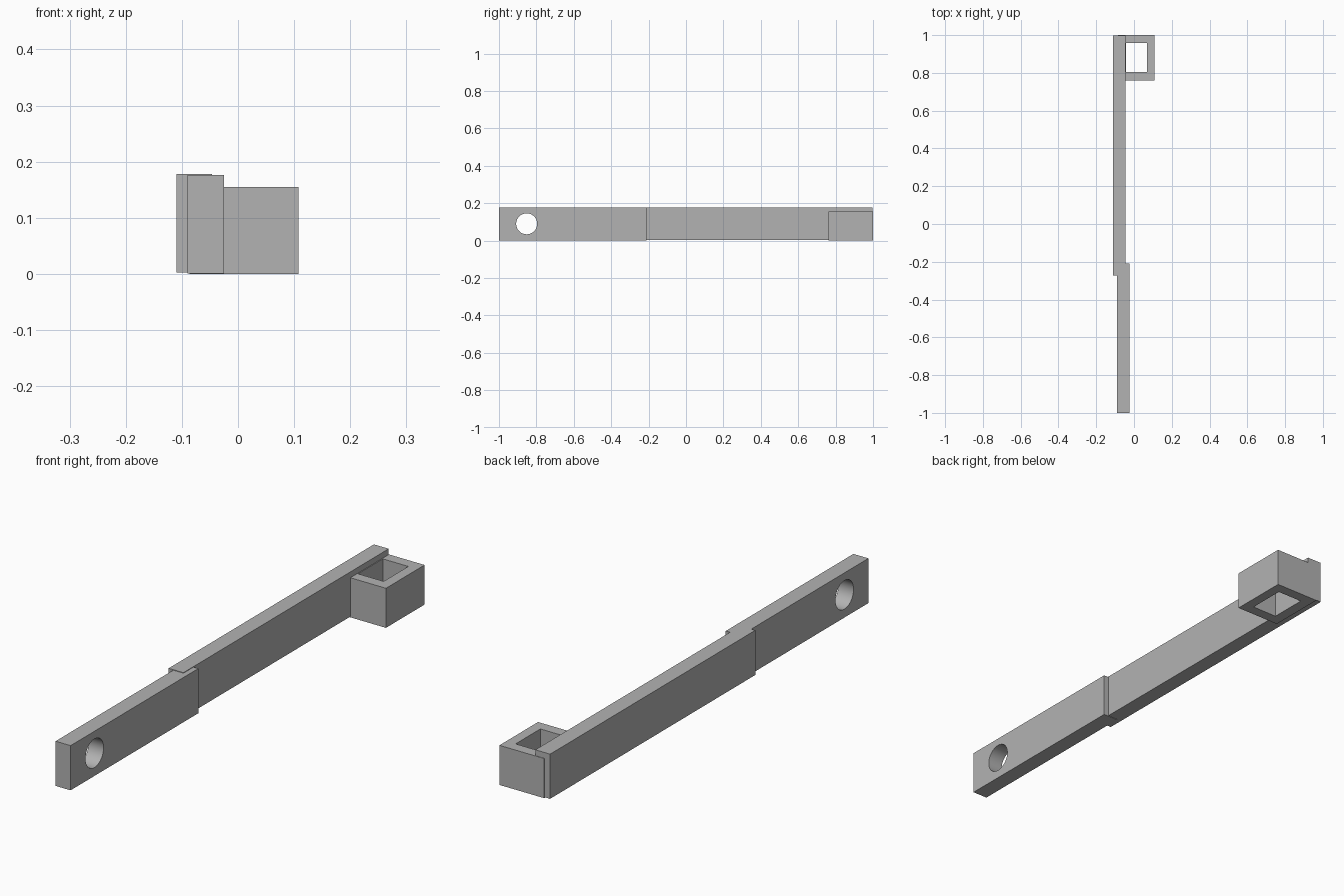
import bpy
from math import radians, pi

default = bpy.data.objects.get("Cube")
if default:
    bpy.data.objects.remove(default, do_unlink=True)

# Single grey material
grey = bpy.data.materials.new("plain_grey")
grey.use_nodes = True
colour = (0.45, 0.45, 0.45, 1)
grey.diffuse_color = colour
grey.node_tree.nodes["Principled BSDF"].inputs["Base Color"].default_value = colour


def block(name, low, high):
    """Box spanning two opposite corners."""
    centre = [(a + b) / 2 for a, b in zip(low, high)]
    bpy.ops.mesh.primitive_cube_add(size=1, location=centre)
    ob = bpy.context.object
    ob.name = name
    ob.scale = [b - a for a, b in zip(low, high)]
    bpy.ops.object.transform_apply(location=False, rotation=False, scale=True)
    ob.data.materials.append(grey)
    return ob


def cut(target, cutter):
    """Subtract the cutter, then discard it."""
    cutter.hide_render = True
    mod = target.modifiers.new("opening", 'BOOLEAN')
    mod.operation = 'DIFFERENCE'
    mod.solver = 'EXACT'
    mod.object = cutter
    bpy.ops.object.select_all(action='DESELECT')
    target.select_set(True)
    bpy.context.view_layer.objects.active = target
    bpy.ops.object.modifier_apply(modifier=mod.name)
    bpy.data.objects.remove(cutter, do_unlink=True)
    bpy.ops.object.shade_smooth_by_angle(angle=radians(30))


# Long rear bar, overlapping the front bar at its forward end
block("rear_bar", (-0.11, -0.272, 0.003), (-0.046, 0.998, 0.178))

# Front bar with a round pivot hole
front_bar = block("front_bar", (-0.09, -1, 0.001), (-0.025, -0.21, 0.176))
bpy.ops.mesh.primitive_cylinder_add(
    vertices=64, radius=0.056, depth=0.4,
    location=(-0.057, -0.852, 0.09), rotation=(0, pi / 2, 0))
cut(front_bar, bpy.context.object)

# Square socket, open at top and bottom, sunk into the rear bar
socket = block("socket", (-0.086, 0.761, 0), (0.108, 1, 0.155))
cut(socket, block("socket_cutter", (-0.043, 0.804, -0.1), (0.068, 0.957, 0.3)))
